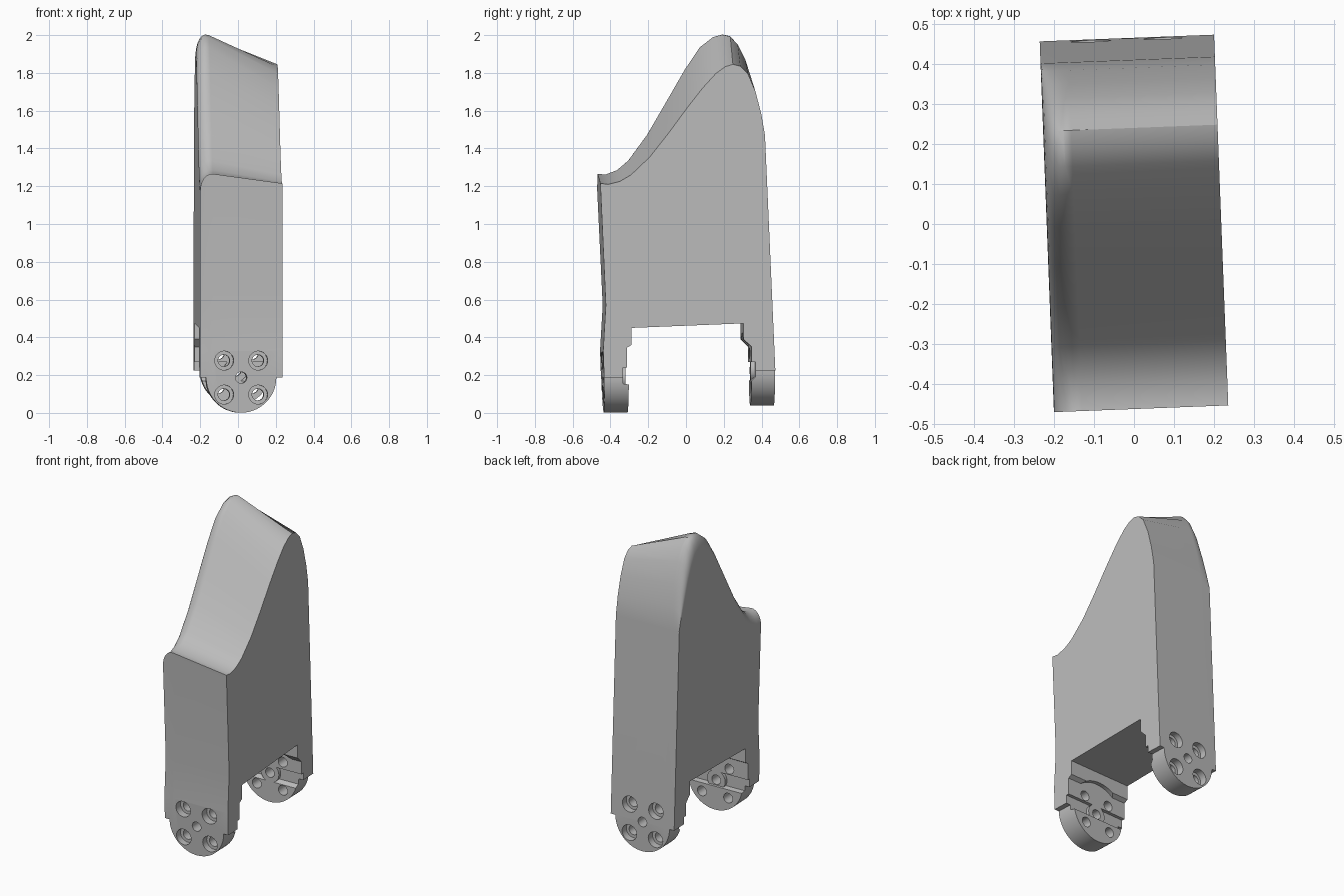
import bpy, bmesh, math
from mathutils import Matrix

if "Cube" in bpy.data.objects:
    bpy.data.objects.remove(bpy.data.objects["Cube"])

TURN = Matrix.Rotation(math.radians(2.2), 4, 'Z')   # whole part sits slightly turned
HALF_W = 0.218

grey = bpy.data.materials.new("plain grey")
grey.use_nodes = True
grey.diffuse_color = (0.5, 0.5, 0.5, 1)
grey.node_tree.nodes["Principled BSDF"].inputs["Base Color"].default_value = (0.5, 0.5, 0.5, 1)


def loft(name, rings):
    """Solid through matching closed rings of points."""
    bm = bmesh.new()
    vr = [[bm.verts.new(p) for p in ring] for ring in rings]
    n = len(vr[0])
    for a, b in zip(vr, vr[1:]):
        for i in range(n):
            j = (i + 1) % n
            bm.faces.new((a[i], a[j], b[j], b[i]))
    bm.faces.new(vr[0][::-1])
    bm.faces.new(vr[-1])
    bmesh.ops.recalc_face_normals(bm, faces=bm.faces)
    me = bpy.data.meshes.new(name)
    bm.to_mesh(me)
    bm.free()
    ob = bpy.data.objects.new(name, me)
    bpy.context.collection.objects.link(ob)
    me.materials.append(grey)
    return ob


def prism(name, pts, y0, y1):
    """Extrude an (x, z) outline along y."""
    return loft(name, [[(x, y, z) for x, z in pts] for y in (y0, y1)])


def arc(r, cz, a0, a1, n, cx=0.0):
    out = []
    for i in range(n + 1):
        a = math.radians(a0 + (a1 - a0) * i / n)
        out.append((cx + r * math.cos(a), cz + r * math.sin(a)))
    return out


def circle(r, cx, cz, n=28):
    return arc(r, cz, 0, 360, n, cx)[:-1]


def cut(target, cutter):
    """Subtract the cutter and remove it."""
    cutter.hide_render = True
    m = target.modifiers.new("cut", 'BOOLEAN')
    m.operation = 'DIFFERENCE'
    m.solver = 'EXACT'
    m.object = cutter
    bpy.context.view_layer.objects.active = target
    bpy.ops.object.modifier_apply(modifier=m.name)
    bpy.data.objects.remove(cutter)


def finish(ob):
    ob.data.transform(TURN)
    bpy.ops.object.select_all(action='DESELECT')
    ob.select_set(True)
    bpy.context.view_layer.objects.active = ob
    bpy.ops.object.shade_smooth_by_angle(angle=math.radians(30))
    w = ob.modifiers.new("weighted normals", 'WEIGHTED_NORMAL')
    w.keep_sharp = True


# Top edge: y, height on the sharp side, height on the round side, edge drop
TOP = [
    (-0.462, 1.215, 1.265, 0.10), (-0.42, 1.210, 1.262, 0.10),
    (-0.36, 1.225, 1.285, 0.10), (-0.30, 1.260, 1.335, 0.10),
    (-0.20, 1.355, 1.470, 0.11), (-0.10, 1.482, 1.640, 0.12),
    (0.00, 1.618, 1.812, 0.13), (0.08, 1.720, 1.930, 0.14),
    (0.15, 1.797, 1.985, 0.14), (0.20, 1.833, 2.000, 0.15),
    (0.24, 1.845, 1.992, 0.15), (0.28, 1.835, 1.950, 0.16),
    (0.32, 1.795, 1.870, 0.16), (0.36, 1.700, 1.745, 0.14),
    (0.39, 1.585, 1.610, 0.08), (0.41, 1.470, 1.470, 0.0)]

# Remaining side outline (y, z): back, back leg, underside, front leg, front
LOWER = [
    (0.465, 0.225), (0.465, -0.02), (0.34, -0.02), (0.34, 0.17), (0.36, 0.19),
    (0.36, 0.27), (0.338, 0.27), (0.338, 0.35), (0.297, 0.39), (0.297, 0.474),
    (-0.297, 0.45), (-0.297, 0.36), (-0.322, 0.345), (-0.322, 0.24),
    (-0.342, 0.24), (-0.342, 0.155), (-0.31, 0.15), (-0.31, -0.02),
    (-0.435, -0.02), (-0.447, 0.33), (-0.433, 0.57)]

# Shell: side outlines lofted across the width, one top edge rounded
FILLET = 0.07
start = -HALF_W + FILLET
stations = [HALF_W] + [start - FILLET * math.sin(math.radians(a))
                       for a in (0, 15, 30, 45, 58, 70, 80, 90)]
rings = []
for x in stations:
    k = (HALF_W - x) / (HALF_W - start)
    t = min(1, max(0, (start - x) / FILLET))
    drop = 1 - math.sqrt(max(0, 1 - t * t))
    ring = [(x, y, a + (b - a) * k - d * drop) for y, a, b, d in TOP]
    rings.append(ring + [(x, y, z) for y, z in LOWER])
shell = loft("shell", rings)

# Legs: (side sign, hub height, recess face, inner face, outer face)
LEGS = [("front", -1, 0.187, 0.322, 0.342, 0.441),
        ("back", 1, 0.225, 0.338, 0.360, 0.465)]
R = 0.186
for name, s, hub, recess, inner, outer in LEGS:
    # round lower end with small shoulders
    under = [(-0.3, hub)] + arc(R, hub, 180, 360, 40) + [(0.3, hub), (0.3, -0.2), (-0.3, -0.2)]
    cut(shell, prism("end_cutter", under, s * 0.25, s * 0.6))
    # arched recess above the hub
    cut(shell, prism("arch_cutter", arc(0.2, hub, 17, 163, 24), s * 0.25, s * recess))
    # hub hole and four counterbored screw holes
    cut(shell, prism("hub_cutter", circle(0.03, 0, hub), s * 0.25, s * 0.6))
    for dx in (-0.09, 0.09):
        for dz in (-0.09, 0.09):
            cut(shell, prism("screw_cutter", circle(0.031, dx, hub + dz), s * 0.25, s * 0.6))
            cut(shell, prism("bore_cutter", circle(0.05, dx, hub + dz), s * (outer - 0.045), s * 0.6))
    # raised ring around the hub hole
    ring = prism(name + "_hub_ring", circle(0.062, 0, hub), s * (inner - 0.02), s * (inner + 0.005))
    cut(ring, prism("ring_cutter", circle(0.03, 0, hub), s * 0.25, s * 0.6))
    finish(ring)

finish(shell)
